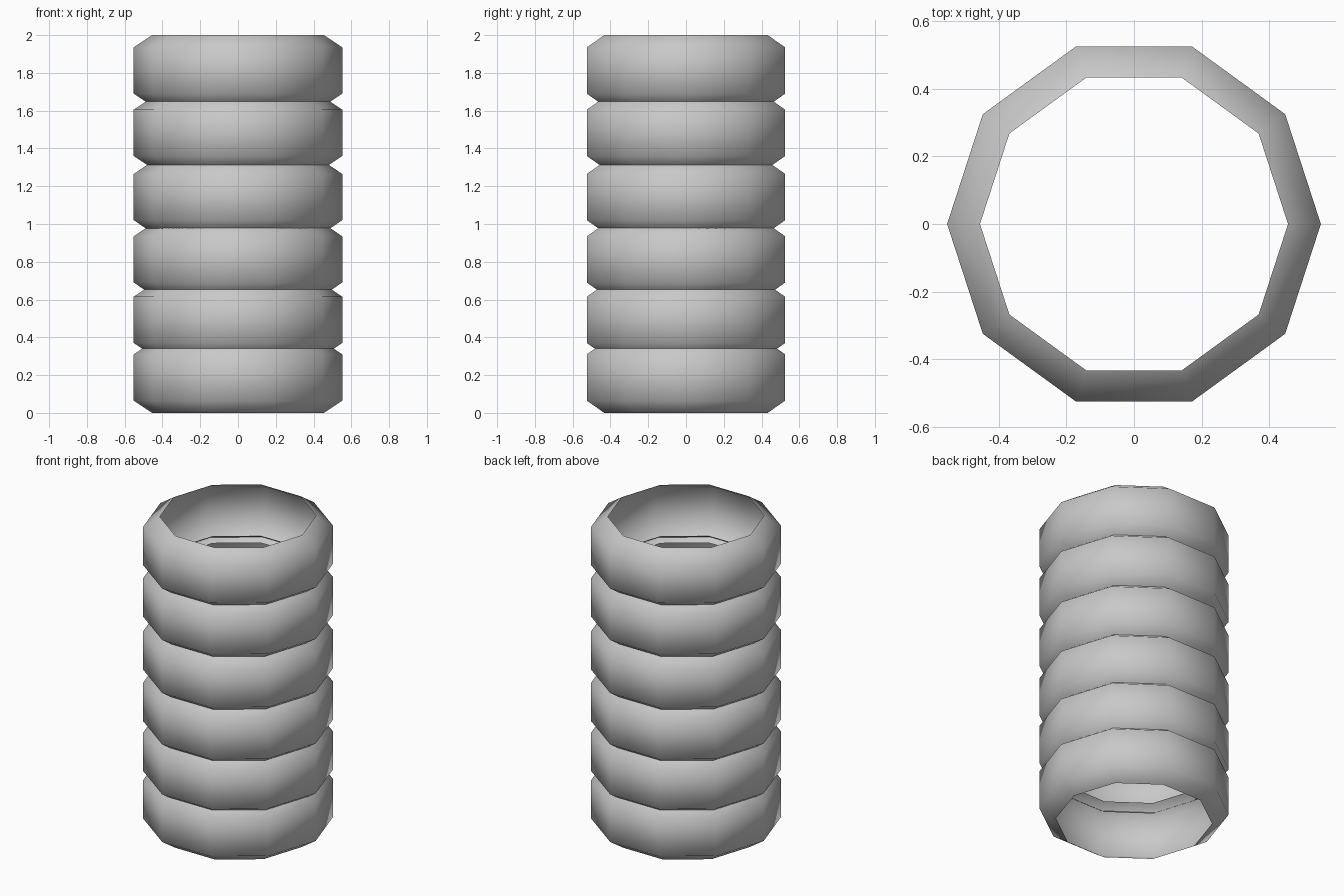
import bpy
import bmesh
from math import cos, sin, tau

cube = bpy.data.objects.get("Cube")
if cube:
    bpy.data.objects.remove(cube, do_unlink=True)

SIDES = 10
TREAD_RADIUS, RIM_RADIUS = 0.552, 0.455
HEIGHT, SHOULDER = 0.375, 0.065

# Single grey rubber colour
rubber = bpy.data.materials.new("grey_rubber")
grey = (0.58, 0.58, 0.58, 1.0)
rubber.diffuse_color = grey
rubber.use_nodes = True
bsdf = rubber.node_tree.nodes["Principled BSDF"]
bsdf.inputs["Base Color"].default_value = grey
bsdf.inputs["Roughness"].default_value = 0.8


def make_tire(name, base):
    """Open hollow shell: lower sidewall, tread, upper sidewall."""
    profile = [(RIM_RADIUS, 0), (TREAD_RADIUS, SHOULDER),
               (TREAD_RADIUS, HEIGHT - SHOULDER), (RIM_RADIUS, HEIGHT)]
    bm = bmesh.new()
    rings = [[bm.verts.new((r * cos(tau * i / SIDES), r * sin(tau * i / SIDES), z))
              for i in range(SIDES)] for r, z in profile]
    for low, high in zip(rings, rings[1:]):
        for i in range(SIDES):
            j = (i + 1) % SIDES
            face = bm.faces.new((low[i], low[j], high[j], high[i]))
            face.smooth = True
    mesh = bpy.data.meshes.new(name)
    bm.to_mesh(mesh)
    bm.free()
    mesh.materials.append(rubber)
    tire = bpy.data.objects.new(name, mesh)
    tire.location.z = base
    bpy.context.collection.objects.link(tire)


# Stack of slightly overlapping tires
for n, base in enumerate((0, 0.305, 0.625, 0.955, 1.295, 1.625), 1):
    make_tire(f"tire_{n}", base)
